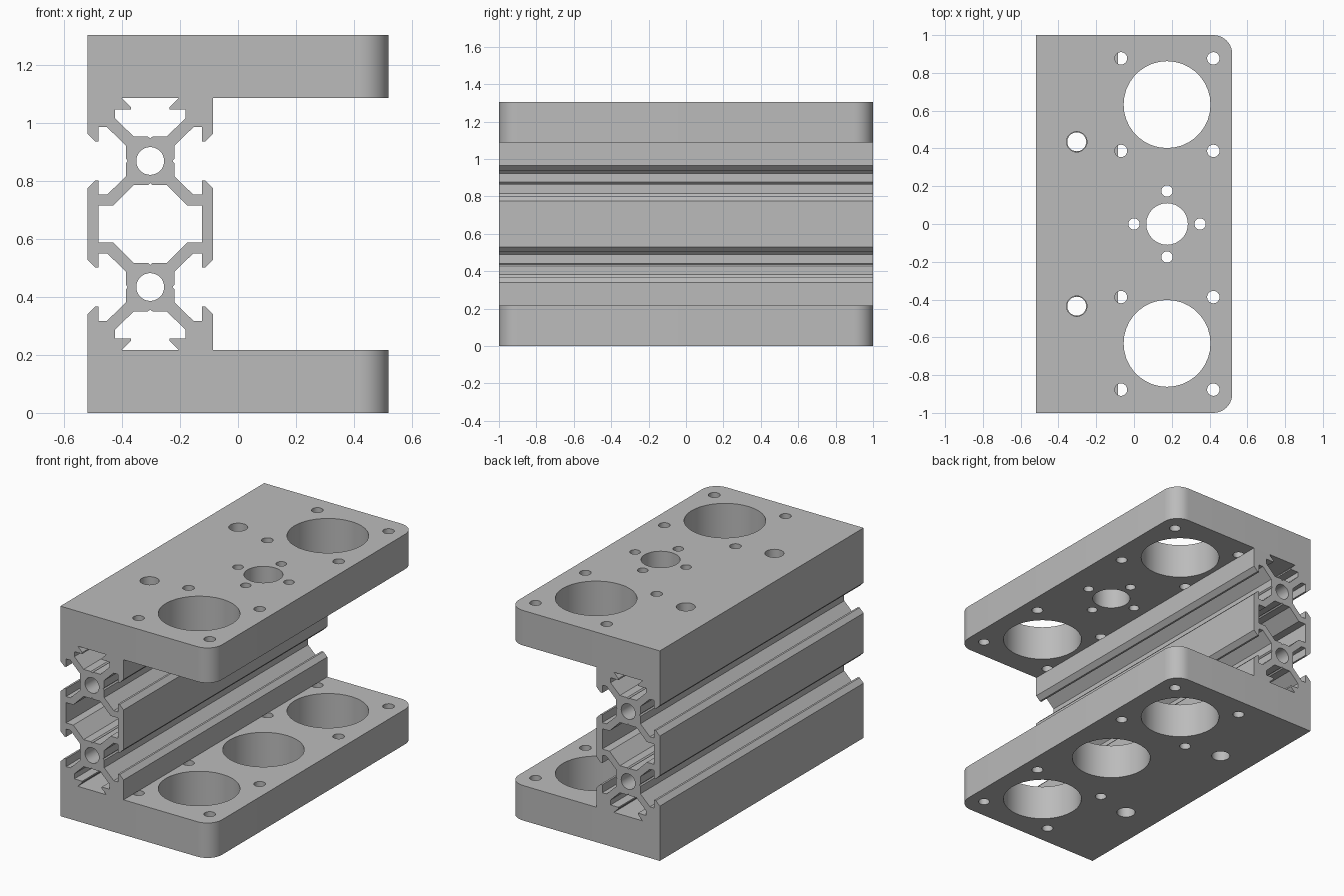
import bpy, bmesh, math
from mathutils import Vector, Matrix

if "Cube" in bpy.data.objects:
    bpy.data.objects.remove(bpy.data.objects["Cube"])

metal = bpy.data.materials.new("grey metal")
metal.use_nodes = True
metal.diffuse_color = (0.5, 0.5, 0.5, 1)
metal.node_tree.nodes["Principled BSDF"].inputs["Base Color"].default_value = metal.diffuse_color


def circle(x, y, r, n=32):
    return [(x + r * math.cos(2 * math.pi * i / n), y + r * math.sin(2 * math.pi * i / n))
            for i in range(n)]


def prism(name, loops, depth, matrix):
    """Fill an outline with holes, extrude it by depth, then place it."""
    bm = bmesh.new()
    edges = []
    for loop in loops:
        vs = [bm.verts.new((x, y, 0)) for x, y in loop]
        edges += [bm.edges.new((a, b)) for a, b in zip(vs, vs[1:] + vs[:1])]
    bmesh.ops.triangle_fill(bm, edges=edges, use_beauty=True, normal=Vector((0, 0, 1)))
    top = bmesh.ops.extrude_face_region(bm, geom=bm.faces[:])["geom"]
    bmesh.ops.translate(bm, verts=[v for v in top if isinstance(v, bmesh.types.BMVert)],
                        vec=(0, 0, depth))
    bmesh.ops.transform(bm, matrix=matrix, verts=bm.verts)
    bmesh.ops.recalc_face_normals(bm, faces=bm.faces)
    mesh = bpy.data.meshes.new(name)
    bm.to_mesh(mesh)
    bm.free()
    mesh.materials.append(metal)
    obj = bpy.data.objects.new(name, mesh)
    bpy.context.collection.objects.link(obj)
    return obj


def smooth(obj):
    bpy.ops.object.select_all(action='DESELECT')
    obj.select_set(True)
    bpy.context.view_layer.objects.active = obj
    bpy.ops.object.shade_smooth_by_angle(angle=math.radians(30))


def four_way(quarter):
    """Mirror a quarter outline, given in hundredths, across both axes."""
    q = [(x / 100, z / 100) for x, z in quarter]
    right = [(x, -z) for x, z in reversed(q)] + q
    left = [(-x, z) for x, z in reversed(right) if x > 0]
    return right + left


RAIL_X, RAIL_Z, RAIL_HOLE_Y = -0.303, 0.652, 0.435
HOLE_X, BIG_R, PLATE = 0.175, 0.23, 0.217

# Plates: outline with two rounded outer corners
corner = [(0.42 + 0.1 * math.cos(a), 0.9 + 0.1 * math.sin(a))
          for a in (math.pi / 2 * i / 10 for i in range(11))]
outline = [(-0.52, -1)] + [(x, -y) for x, y in reversed(corner)] + corner + [(-0.52, 1)]

# Plate holes shared by both plates
shared = []
for s in (-1, 1):
    shared.append(circle(HOLE_X, s * 0.632, BIG_R, 36))
    shared.append(circle(RAIL_X, s * RAIL_HOLE_Y, 0.054))
    shared += [circle(x, s * y, 0.033, 24) for x in (-0.069, 0.42) for y in (0.387, 0.877)]

# Middle holes differ: one large below, a small one with four screws above
small_ring = [circle(HOLE_X + 0.175 * dx, 0.175 * dy, 0.03, 24)
              for dx, dy in ((1, 0), (-1, 0), (0, 1), (0, -1))]
smooth(prism("bottom_plate", [outline] + shared + [circle(HOLE_X, 0, BIG_R, 36)],
             PLATE, Matrix()))
smooth(prism("top_plate", [outline] + shared + [circle(HOLE_X, 0, 0.11)] + small_ring,
             PLATE, Matrix.Translation((0, 0, 1.087))))

# Slotted rail: quarter profile from the side lip round to the end slot
rail_quarter = [
    (21.7, 12.3), (19, 15), (17.8, 15), (17.8, 10.1), (14.9, 10.1), (8.4, 16.4),
    (8.4, 21), (7.7, 21.75), (8.4, 22.5), (8.4, 27.1), (14.9, 33.4), (17.8, 33.4),
    (17.8, 28.5), (19, 28.5), (21.7, 31.2), (21.7, 43.5), (9.8, 43.5), (6.7, 40.4),
    (6.7, 39.5), (12.1, 39.5), (12.1, 36.4), (5.7, 30.2), (0.8, 30.2), (0, 29.5)]
cavity_quarter = [(17.8, 6.3), (12.8, 6.3), (5.7, 13.4), (0.8, 13.4), (0, 14.1)]
bores = [circle(0, s * 0.2175, 0.048) for s in (-1, 1)]
lengthwise = Matrix.Translation((RAIL_X, 1, RAIL_Z)) @ Matrix.Rotation(math.pi / 2, 4, 'X')
rail = prism("slotted_rail", [four_way(rail_quarter), four_way(cavity_quarter)] + bores,
             2, lengthwise)

# Bolt holes drilled down through the rail
for s in (-1, 1):
    drill = prism("drill_cutter", [circle(RAIL_X, s * RAIL_HOLE_Y, 0.05)], 1.1,
                  Matrix.Translation((0, 0, 0.1)))
    cut = rail.modifiers.new("bolt hole", 'BOOLEAN')
    cut.operation, cut.solver, cut.object = 'DIFFERENCE', 'EXACT', drill
    bpy.context.view_layer.objects.active = rail
    bpy.ops.object.modifier_apply(modifier=cut.name)
    bpy.data.objects.remove(drill)
smooth(rail)
